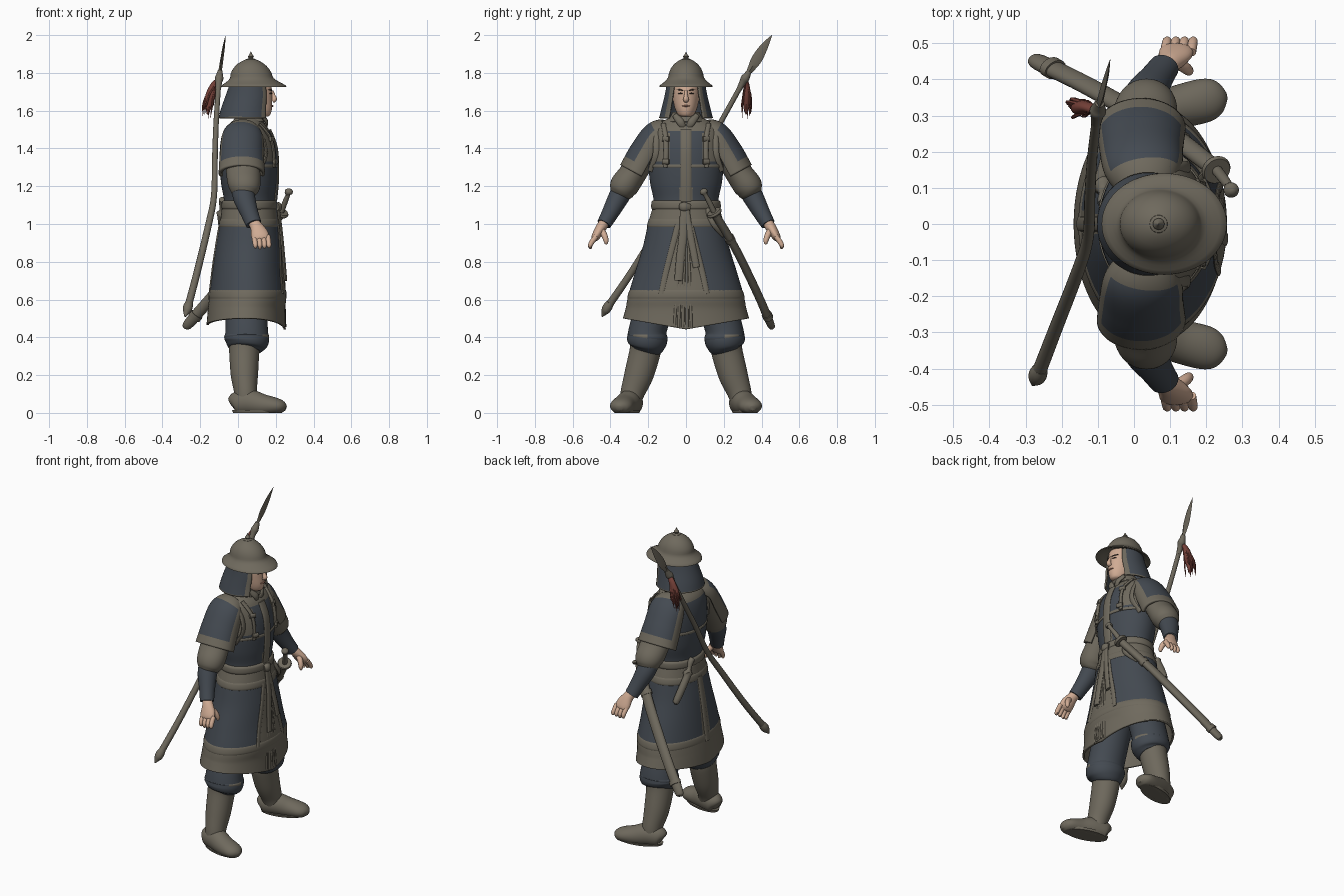
import bpy, bmesh, math, random
from mathutils import Vector

random.seed(3)


def material(name, rgb):
    m = bpy.data.materials.new(name)
    m.diffuse_color = (*rgb, 1)
    return m


CLOTH = material("grey_brown", (0.158, 0.142, 0.11))
SLATE = material("slate_blue", (0.057, 0.068, 0.083))
SKIN = material("skin", (0.63, 0.41, 0.295))
RED = material("dark_red", (0.18, 0.052, 0.04))
DARK = material("dark_brown", (0.05, 0.035, 0.028))
LIP = material("lip", (0.42, 0.2, 0.14))


def catmull(pts, sub):
    out = []
    for i in range(len(pts) - 1):
        a, b, c, d = pts[max(i - 1, 0)], pts[i], pts[i + 1], pts[min(i + 2, len(pts) - 1)]
        for k in range(sub):
            t = k / sub
            out.append([0.5 * (2 * q + (r - p) * t + (2 * p - 5 * q + 4 * r - s) * t * t
                               + (3 * q - p - 3 * r + s) * t ** 3) for p, q, r, s in zip(a, b, c, d)])
    return out + [list(pts[-1])]


def tube(name, pts, cols, rule=None, up=None, ref=(1, 0, 0), arc=None, n=40, sub=5,
         cap=True, thick=0, warp=None, mirror=False):
    """Sweep an ellipse (x, y, z, ra, rb) along points; rule(centre, u, v) picks the colour."""
    pts = [p if len(p) == 5 else (*p, p[3]) for p in pts]
    path = catmull(pts, sub)
    bm, rings = bmesh.new(), []
    for k, p in enumerate(path):
        c = Vector(p[:3])
        t = Vector(up) if up else (Vector(path[min(k + 1, len(path) - 1)][:3])
                                   - Vector(path[max(k - 1, 0)][:3])).normalized()
        e1 = Vector(ref)
        e1 = (e1 - t * e1.dot(t)).normalized()
        e2 = t.cross(e1)
        a0, a1 = arc or (0, 2 * math.pi)
        ring = []
        for j in range(n + (1 if arc else 0)):
            a = a0 + (a1 - a0) * j / n
            v = c + e1 * max(p[3], .0005) * math.cos(a) + e2 * max(p[4], .0005) * math.sin(a)
            ring.append(bm.verts.new(warp(v) if warp else v))
        rings.append(ring)
    for k in range(len(rings) - 1):
        for j in range(n):
            q, r = rings[k], rings[k + 1]
            m = (j + 1) % len(q)
            f = bm.faces.new((q[j], q[m], r[m], r[j]))
            if rule:
                f.material_index = rule(f.calc_center_median(), (j + .5) / n, (k + .5) / (len(rings) - 1))
    if cap and not arc:
        bm.faces.new(rings[0])
        bm.faces.new(rings[-1])
    bmesh.ops.recalc_face_normals(bm, faces=bm.faces)
    me = bpy.data.meshes.new(name)
    bm.to_mesh(me)
    bm.free()
    for c in cols:
        me.materials.append(c)
    me.polygons.foreach_set("use_smooth", [True] * len(me.polygons))
    me.set_sharp_from_angle(angle=math.radians(42))
    ob = bpy.data.objects.new(name, me)
    bpy.context.collection.objects.link(ob)
    if thick:
        s = ob.modifiers.new("thickness", 'SOLIDIFY')
        s.thickness, s.offset = thick, 0
    if mirror:
        s = ob.modifiers.new("mirror", 'MIRROR')
        s.use_axis = (False, True, False)
    return ob


Z = (0, 0, 1)


def at(rings, z):
    """Centre x and radii of a loft at height z."""
    rs = sorted(catmull(rings, 8), key=lambda r: r[2])
    for a, b in zip(rs, rs[1:]):
        if a[2] <= z <= b[2]:
            t = (z - a[2]) / max(b[2] - a[2], 1e-6)
            return [p + (q - p) * t for p, q in zip(a, b)]
    return rs[0] if z < rs[0][2] else rs[-1]


def surf(rings, y, z, side=1):
    r = at(rings, z)
    return r[0] + side * r[3] * math.sqrt(max(0, 1 - (y / r[4]) ** 2))


def band(name, rings, z0, z1, grow, col=CLOTH):
    """Raised rounded band around a loft."""
    pts = []
    for t, g in [(0, 0), (.12, 1), (.5, 1.25), (.88, 1), (1, 0)]:
        r = at(rings, z0 + (z1 - z0) * t)
        pts.append((r[0], 0, z0 + (z1 - z0) * t, r[3] + grow * g, r[4] + grow * g))
    tube(name, pts, [col], up=Z, n=64, sub=2, cap=False)


def strap(name, rings, yz, width, side=1, lift=.004, thick=.008, mirror=False, col=CLOTH):
    tube(name, [(surf(rings, y, z, side) + side * lift, y, z, thick, width) for y, z in yz],
         [col], n=12, mirror=mirror)


# torso armour
TORSO = [(.06, 0, 1.06, .138, .175), (.06, 0, 1.13, .135, .172), (.057, 0, 1.22, .147, .19),
         (.055, 0, 1.33, .152, .2), (.05, 0, 1.43, .143, .195), (.045, 0, 1.5, .118, .185),
         (.05, 0, 1.54, .085, .13), (.06, 0, 1.565, .065, .08)]


def torso_rule(c, u, v):
    front, y = c.x > .05, abs(c.y)
    if c.z > 1.49 or (front and y < .03) or (front and c.z > 1.33 and .09 < y < .19):
        return 1
    return 0


tube("torso_armour", TORSO, [SLATE, CLOTH], torso_rule, up=Z, n=96, sub=7)
band("rib_band", TORSO, 1.298, 1.316, .004)
band("belt", TORSO, 1.075, 1.125, .01)
strap("front_placket", TORSO, [(0, 1.5), (0, 1.4), (0, 1.25), (0, 1.12)], .03)
strap("chest_strap", TORSO, [(.12, 1.53), (.108, 1.46), (.105, 1.38), (.11, 1.3)], .013, lift=.01, mirror=True)
strap("armhole_trim", TORSO, [(.15, 1.52), (.155, 1.44), (.16, 1.36), (.185, 1.28)], .018, mirror=True)
strap("back_strap", TORSO, [(.13, 1.52), (.15, 1.42), (.165, 1.32)], .016, side=-1, mirror=True)
for z in (1.33, 1.45):
    strap("strap_buckle", TORSO, [(.09, z), (.107, z), (.124, z)], .014, lift=.016, mirror=True)

# collar and neck
tube("neck", [(.065, 0, 1.5, .05), (.075, 0, 1.62, .05)], [SKIN], n=24)
tube("collar", [(.062, 0, 1.54, .085, .095), (.066, 0, 1.565, .074, .078), (.07, 0, 1.59, .066, .066)],
     [CLOTH], up=Z, cap=False, thick=.012)
for s in (1, -1):
    tube("collar_flap", [(.14, s * .012, 1.505, .01, .014), (.15, s * .03, 1.54, .01, .02),
                         (.125, s * .06, 1.575, .01, .014)], [CLOTH], n=12)

# skirt, with the hem higher at the sides
SKIRT = [(.06, 0, 1.08, .14, .172), (.06, 0, 1.0, .15, .195), (.057, 0, .88, .168, .222),
         (.053, 0, .75, .182, .262), (.052, 0, .62, .197, .3), (.045, 0, .55, .198, .313),
         (.043, 0, .47, .204, .328)]


def skirt_rule(c, u, v):
    gap = .035 + .26 * max(0, 1.0 - c.z) if c.x > .05 else .03
    mid = c.y + .01 if c.x > .05 else c.y
    return 0 if .655 < c.z < .985 and abs(mid) > gap else 1


def hem(v):
    if v.z < .56:
        v.z += (.56 - v.z) / .09 * (.03 * abs(v.y) / .33 - (.028 if v.x > .05 else .005) * (1 - abs(v.y) / .33))
    return v


tube("skirt_armour", SKIRT, [SLATE, CLOTH], skirt_rule, up=Z, n=96, sub=8, cap=False, thick=.012, warp=hem)
band("skirt_hem_border", SKIRT, .6, .655, .007)
band("hip_border", SKIRT, .98, 1.03, .008)
for s in (1, -1):
    strap("skirt_front_border", SKIRT, [(s * y - .01, z) for y, z in
          ((.03, 1.0), (.06, .88), (.095, .74), (.118, .63))], .017)
strap("skirt_back_border", SKIRT, [(.0, 1.0), (.0, .8), (.0, .6)], .022, side=-1)
for i in range(5):
    y = -.055 + .02 * i
    strap("front_pleat", SKIRT, [(y * .4, .9), (y * .8, .7), (y, .56), (y * 1.1, .455)], .008, lift=.001)

# sash knot and hanging tails
tube("sash_knot", [(.205, -.03, 1.09, .014, .02), (.213, -.01, 1.09, .02, .026), (.205, .02, 1.085, .014, .02)],
     [CLOTH], n=16)
strap("sash_tail_left", SKIRT, [(0, 1.08), (.015, .98), (.04, .85), (.055, .77)], .018, lift=.014)
strap("sash_tail_right", SKIRT, [(-.01, 1.08), (-.015, .95), (-.03, .82), (-.04, .7)], .022, lift=.014)

# arms
tube("sleeve", [(.03, .14, 1.46, .08, .06), (.024, .2, 1.4, .09, .07), (.028, .28, 1.27, .09, .072),
                (.034, .325, 1.205, .085, .076), (.034, .342, 1.168, .07, .064), (.034, .35, 1.15, .05, .05)],
     [CLOTH], mirror=True)
tube("shoulder_plate", [(.035, .1, 1.5, .07, .052), (.025, .155, 1.465, .1, .072), (.02, .21, 1.37, .108, .085),
                        (.02, .266, 1.268, .115, .086)], [SLATE, CLOTH],
     lambda c, u, v: int(v > .85 or v < .25 or u < .2 or u > .8),
     arc=(math.radians(158), math.radians(382)), n=50, sub=8, thick=.016, mirror=True)
tube("vambrace", [(.026, .33, 1.19, .06, .056), (.034, .36, 1.135, .058, .054), (.06, .4, 1.06, .047, .045),
                  (.083, .434, 1.0, .042, .038)], [SLATE], mirror=True)
tube("palm", [(.08, .43, 1.01, .029, .026), (.098, .447, .985, .034, .028), (.113, .468, .95, .046, .025),
              (.12, .482, .925, .044, .02), (.122, .487, .912, .03, .01)], [SKIN], n=24, mirror=True)
for i in range(4):
    x = .086 + .024 * i
    tube("finger", [(x, .475, .935, .014), (x + .004, .498, .905, .0135), (x + .006, .507, .885, .012),
                    (x + .006, .503, .868 + .004 * abs(i - 1), .006)], [SKIN], n=12, mirror=True)
tube("thumb", [(.115, .45, .97, .018), (.142, .432, .94, .016), (.152, .423, .91, .013), (.152, .424, .893, .006)],
     [SKIN], n=12, mirror=True)

# legs and boots
tube("trouser_leg", [(.045, .1, .78, .12, .1), (.045, .17, .55, .112, .1), (.046, .202, .44, .112, .1),
                     (.046, .206, .385, .118, .107), (.042, .21, .35, .102, .094), (.04, .215, .33, .08, .075)],
     [SLATE], mirror=True)
tube("knee_tie", [(.046, .203, .42, .112, .1), (.046, .204, .405, .119, .107), (.046, .206, .39, .117, .104)],
     [SLATE, CLOTH], lambda c, u, v: int(.2 < c.y < .28 and c.x > .05 and .392 < c.z < .416),
     cap=False, mirror=True)
tube("boot_shaft", [(.035, .213, .355, .083, .082), (.033, .22, .31, .079, .082), (.034, .25, .2, .072, .077),
                    (.04, .282, .11, .06, .064), (.045, .295, .05, .058, .056)], [CLOTH], mirror=True)


def flat(v):
    v.z = max(v.z, 0)
    return v


tube("boot_foot", [(-.03, .275, .04, .025, .03), (-.01, .28, .05, .054, .06), (.06, .3, .055, .062, .068),
                   (.13, .325, .042, .061, .058), (.2, .343, .036, .06, .044), (.235, .35, .03, .045, .032),
                   (.253, .353, .024, .015, .014)], [CLOTH], ref=(0, 1, 0), warp=flat, mirror=True)
tube("boot_sole", [(.1, .312, 0, .13, .058), (.1, .312, .014, .135, .062)], [CLOTH], up=Z,
     ref=(.96, .27, 0), sub=1, mirror=True)

# head and face
HEAD = [(.125, 0, 1.568, .03, .022), (.115, 0, 1.578, .055, .042), (.1, 0, 1.61, .08, .058),
        (.092, 0, 1.66, .089, .069), (.088, 0, 1.71, .092, .073), (.08, 0, 1.78, .085, .07)]
tube("head", HEAD, [SKIN], up=Z)
tube("nose", [(.178, 0, 1.705, .008, .007), (.187, 0, 1.68, .011, .01), (.192, 0, 1.66, .014, .015),
              (.182, 0, 1.65, .01, .012)], [SKIN], n=16)
for name, y0, y1, z0, z1, r in (("eye", .018, .04, 1.69, 1.69, .0035), ("eyebrow", .013, .047, 1.705, 1.711, .0035)):
    tube(name, [(surf(HEAD, y, z) + .001, y, z, q, .004) for y, z, q in
                ((y0, z0, r * .4), ((y0 + y1) / 2, (z0 + z1) / 2 + .002, r), (y1, z1, r * .4))],
         [DARK], n=10, ref=Z, mirror=True)
tube("mouth", [(surf(HEAD, y, 1.625) + .001, y, 1.625, q, .005) for y, q in ((-.022, .001), (0, .005), (.022, .001))],
     [LIP], n=10, ref=Z)

# helmet with brim, spike and neck guard
tube("helmet", [(.075, 0, 1.758, .095, .085), (.083, 0, 1.724, .164, .133), (.083, 0, 1.733, .17, .139),
                (.079, 0, 1.752, .14, .115), (.073, 0, 1.772, .115, .097), (.07, 0, 1.795, .109, .091),
                (.069, 0, 1.822, .095, .081), (.068, 0, 1.848, .07, .061), (.068, 0, 1.868, .035, .033),
                (.068, 0, 1.873, .016, .016)], [CLOTH], up=Z, n=64, sub=2)
tube("helmet_spike", [(.068, 0, 1.865, .026), (.068, 0, 1.873, .024), (.068, 0, 1.878, .011),
                      (.068, 0, 1.886, .016), (.068, 0, 1.896, .009), (.068, 0, 1.912, .001)],
     [CLOTH], up=Z, n=24, sub=2)
tube("neck_guard", [(.065, 0, 1.75, .1, .095), (.058, 0, 1.68, .118, .108), (.045, 0, 1.61, .13, .125),
                    (.04, 0, 1.56, .138, .138)], [SLATE, CLOTH],
     lambda c, u, v: int(v > .9 or u < .045 or u > .955), up=Z,
     arc=(math.radians(40), math.radians(320)), n=64, thick=.01)

# sword in scabbard at the left hip
A, B = Vector((.222, .155, 1.05)), Vector((-.28, .458, .45))


def on(t, out=0):
    p = A.lerp(B, t)
    return (p.x + out * .5, p.y + out, p.z)


tube("scabbard", [(*on(0), .026, .022), (*on(.3, .016), .031, .022), (*on(.7, .012), .031, .022),
                  (*on(.96), .028, .021), (*on(1), .008, .008)], [CLOTH], n=20)
for t, o in ((.2, .012), (.88, .005)):
    tube("scabbard_band", [(*on(t, o), .036, .027), (*on(t + .03, o), .036, .027)], [CLOTH], n=20, sub=1)
tube("sword_guard", [(.23, .146, 1.066, .038), (.227, .15, 1.059, .042), (.224, .154, 1.052, .038)], [CLOTH], n=28)
tube("sword_hilt", [(.228, .15, 1.06, .015), (.25, .122, 1.118, .014), (.266, .1, 1.158, .012),
                    (.267, .097, 1.164, .02), (.271, .091, 1.177, .02), (.273, .087, 1.186, .006)], [CLOTH], n=18)
tube("sword_hanger", [(.17, .11, 1.08, .008, .014), (.19, .145, 1.0, .008, .014), (.14, .2, .94, .008, .014)],
     [CLOTH], n=10)

# dagger at the back of the belt
tube("dagger", [(-.085, .055, 1.13, .016), (-.083, .07, 1.115, .018), (-.085, .09, 1.075, .013),
                (-.086, .105, 1.055, .028), (-.088, .11, 1.045, .022), (-.08, .15, .98, .022),
                (-.066, .195, .9, .02), (-.064, .2, .892, .006)], [CLOTH], n=18, sub=3)

# spear across the back
tube("spear_shaft", [(-.265, -.415, .56, .02), (-.215, -.285, .75, .019), (-.155, -.13, 1.0, .018),
                     (-.127, -.035, 1.15, .016), (-.122, .08, 1.36, .015), (-.115, .19, 1.55, .014),
                     (-.1, .315, 1.775, .013)], [CLOTH], n=16)
tube("spear_butt", [(-.258, -.4, .583, .02), (-.264, -.412, .565, .025), (-.269, -.424, .545, .024),
                    (-.274, -.433, .53, .016), (-.28, -.445, .51, .004)], [CLOTH], n=18, sub=3)
tube("spear_socket", [(-.105, .28, 1.71, .014), (-.102, .3, 1.75, .018), (-.1, .312, 1.77, .023),
                      (-.098, .322, 1.785, .019), (-.095, .335, 1.81, .013)], [CLOTH], n=18, sub=3)
tube("spear_blade", [(-.096, .33, 1.8, .009, .012), (-.092, .348, 1.828, .009, .02), (-.085, .376, 1.875, .008, .028),
                     (-.075, .415, 1.94, .006, .02), (-.066, .455, 2.0, .0006, .001)], [CLOTH], n=4)

# red tassel
tube("tassel", [(-.1, .312, 1.765, .012), (-.125, .322, 1.735, .02, .014), (-.145, .322, 1.68, .027, .021),
                (-.155, .32, 1.63, .02, .016), (-.162, .318, 1.58, .003)], [RED], n=18)
for i in range(18):
    dx, dy, dz = random.uniform(-.03, .026), random.uniform(-.026, .026), random.uniform(-.01, .07)
    tube("tassel_strand", [(-.105, .315, 1.755, .006), (-.14 + dx * .7, .322 + dy * .7, 1.69, .006),
                           (-.155 + dx, .32 + dy, 1.63, .005), (-.162 + dx * .8, .318 + dy, 1.56 + dz, .001)],
         [RED], n=6, sub=3)
